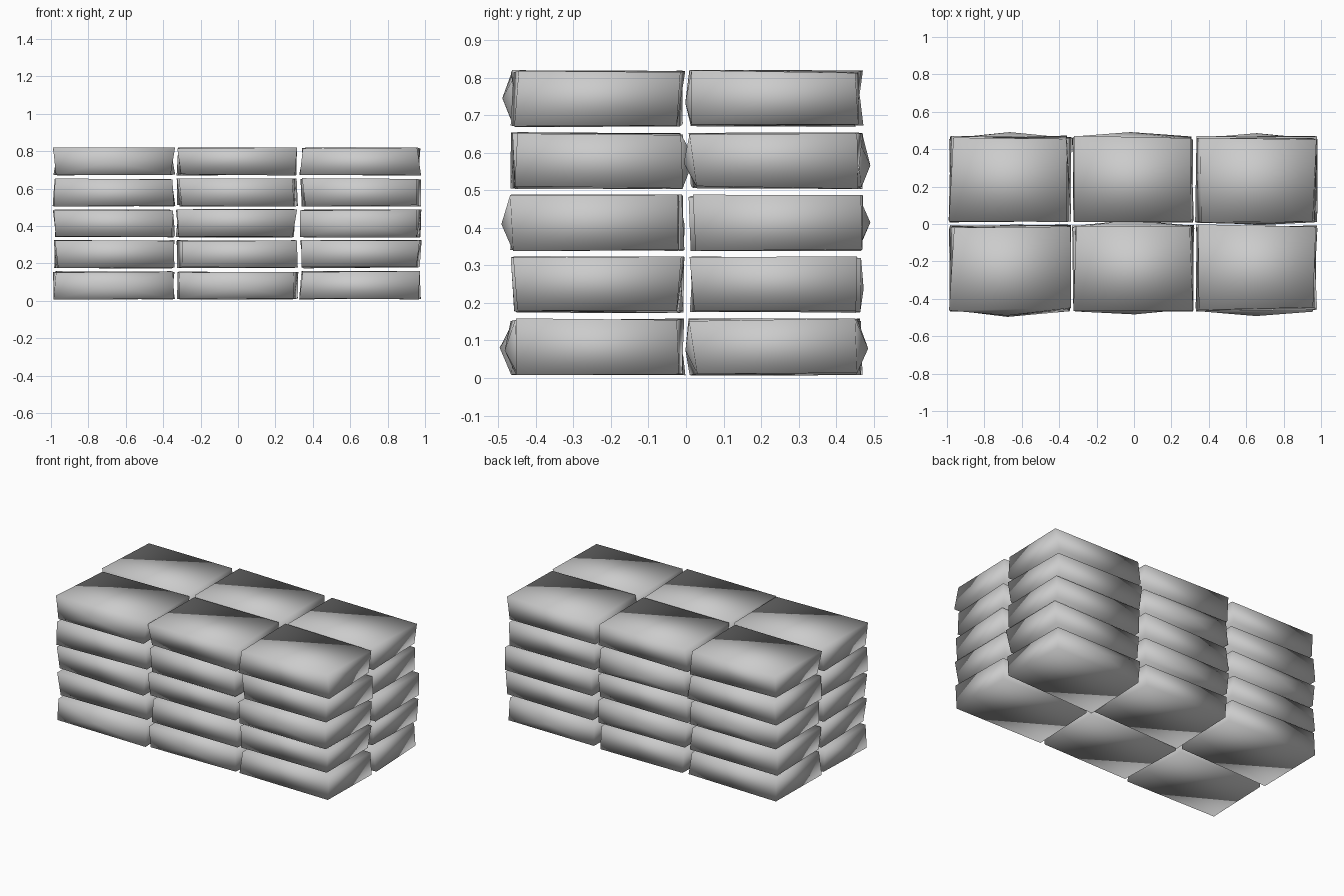
import bpy, bmesh, random
from mathutils import Vector

if "Cube" in bpy.data.objects:
    bpy.data.objects.remove(bpy.data.objects["Cube"])

random.seed(7)
COLS = (-0.663, -0.005, 0.655)      # bag centres in x
ROWS = (-0.235, 0.24)               # bag centres in y
HALF = Vector((0.311, 0.222, 0.072))
# bulging ends: (layer, row, column, side) -> how far the end pokes out
TIPS = {(4, 0, 0, -1): .030, (4, 1, 2, -1): .030, (3, 1, 2, -1): .030,
        (3, 0, 1, 1): .025, (3, 1, 1, 1): .030, (2, 0, 2, -1): .035,
        (2, 1, 0, 1): .035, (2, 0, 0, 1): .015, (0, 0, 0, -1): .035,
        (0, 1, 2, 1): .032, (0, 1, 2, -1): .020, (1, 1, 1, 1): .012,
        (0, 0, 1, -1): .018}


def jitter(x, y, z):
    return Vector((random.uniform(-x, x), random.uniform(-y, y), random.uniform(-z, z)))


def sandbag(layer, row, col):
    centre = Vector((COLS[col], ROWS[row], 0.083 + layer * 0.1655))
    bm = bmesh.new()
    bmesh.ops.create_cube(bm, size=2)
    # poke a bulge into the chosen ends
    for face in list(bm.faces):
        side = round(face.normal.y)
        out = TIPS.get((layer, row, col, side), 0) if side else 0
        if out:
            tip = bmesh.ops.poke(bm, faces=[face])["verts"][0]
            tip.co.y += side * out / HALF.y
            tip.co.z += random.uniform(-0.2, 0.2)
    # size the bag and knock its corners out of true
    for v in bm.verts:
        v.co = centre + v.co * HALF + jitter(0.017, 0.012, 0.004)
        v.co.z = max(v.co.z, 0)
    bmesh.ops.triangulate(bm, faces=bm.faces[:])
    for f in bm.faces:
        f.smooth = True
    name = f"sandbag_{layer}_{row}_{col}"
    mesh = bpy.data.meshes.new(name)
    bm.to_mesh(mesh)
    bm.free()
    bpy.context.collection.objects.link(bpy.data.objects.new(name, mesh))


# five layers of two rows by three bags
for layer in range(5):
    for row in range(2):
        for col in range(3):
            sandbag(layer, row, col)
